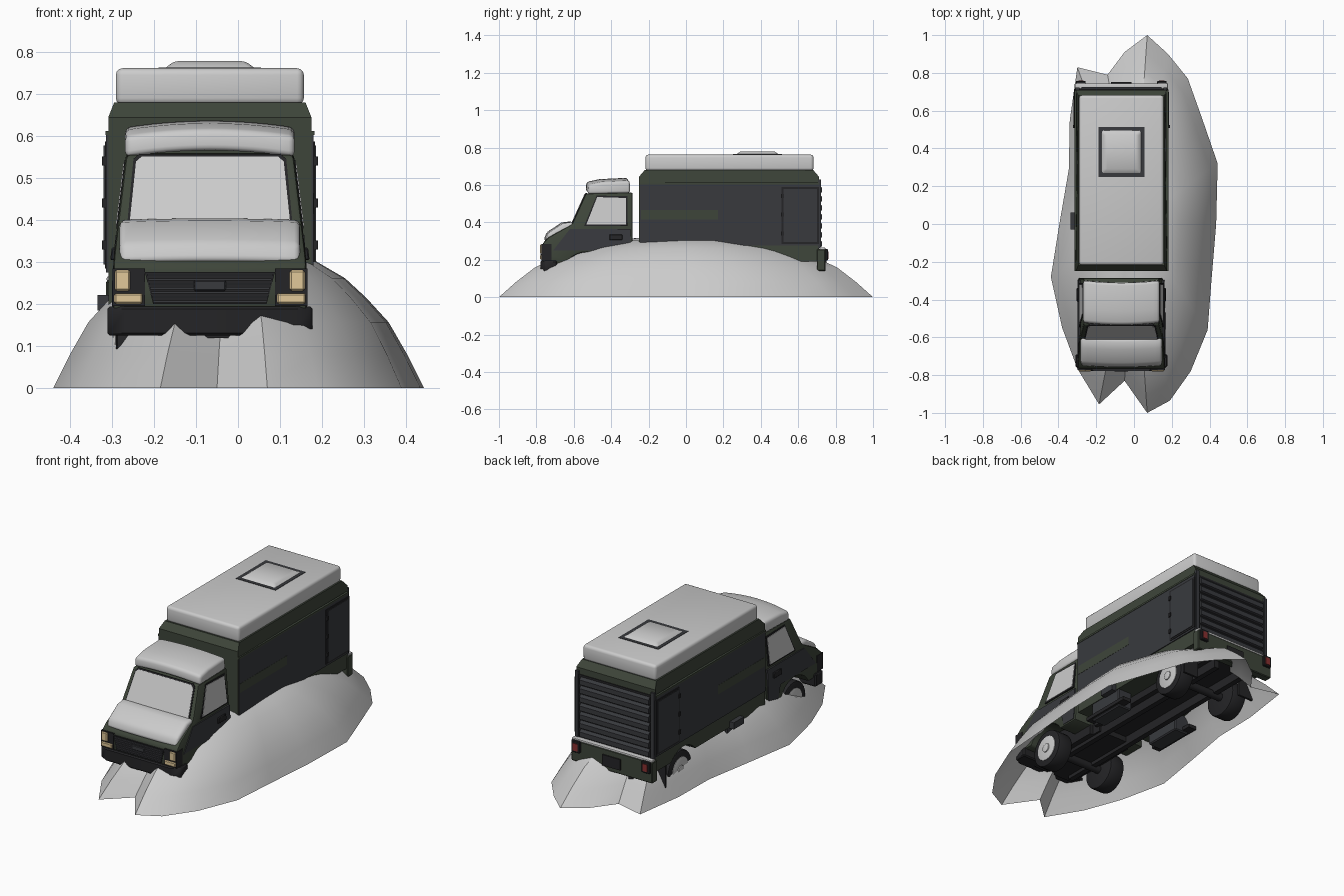
import bpy, bmesh, math
from mathutils import Vector

if "Cube" in bpy.data.objects:
    bpy.data.objects.remove(bpy.data.objects["Cube"])

CX = -0.067            # truck centre line
WHEEL_Y = (-0.53, 0.465)
WHEEL_Z, WHEEL_R = 0.105, 0.105


def mat(name, rgb):
    m = bpy.data.materials.new(name)
    m.diffuse_color = (*rgb, 1)
    m.use_nodes = True
    m.node_tree.nodes["Principled BSDF"].inputs["Base Color"].default_value = m.diffuse_color
    return m


GREEN = mat("dark_green", (0.048, 0.06, 0.042))
DARK = mat("charcoal", (0.04, 0.042, 0.048))
BLACK = mat("black", (0.018, 0.018, 0.02))
BEIGE = mat("lamp_beige", (0.75, 0.58, 0.32))
RED = mat("lamp_red", (0.25, 0.03, 0.03))


def make(name, verts, faces, m=None, bevel=0, seg=1):
    me = bpy.data.meshes.new(name)
    me.from_pydata([tuple(v) for v in verts], [], faces)
    bm = bmesh.new()
    bm.from_mesh(me)
    bmesh.ops.recalc_face_normals(bm, faces=bm.faces)
    bm.to_mesh(me)
    bm.free()
    ob = bpy.data.objects.new(name, me)
    bpy.context.collection.objects.link(ob)
    if m:
        me.materials.append(m)
    if bevel:
        b = ob.modifiers.new("bevel", 'BEVEL')
        b.width, b.segments, b.limit_method, b.angle_limit = bevel, seg, 'ANGLE', math.radians(35)
    return ob


def solid(name, pts, off, m=None, bevel=0, seg=1):
    """flat polygon given a thickness vector"""
    n, off = len(pts), Vector(off)
    v = [Vector(p) for p in pts] + [Vector(p) + off for p in pts]
    f = [list(range(n)), list(range(n, 2 * n))]
    f += [(i, (i + 1) % n, n + (i + 1) % n, n + i) for i in range(n)]
    return make(name, v, f, m, bevel, seg)


def box(name, x0, x1, y0, y1, z0, z1, m=None, bevel=0, seg=1):
    """box with x measured from the truck centre line"""
    p = [(CX + x0, y0, z0), (CX + x1, y0, z0), (CX + x1, y1, z0), (CX + x0, y1, z0)]
    return solid(name, p, (0, 0, z1 - z0), m, bevel, seg)


def pair(name, x0, x1, *rest):
    box(name + "_right", x0, x1, *rest)
    box(name + "_left", -x1, -x0, *rest)


def loft(name, prof, half, m=None, nx=1, bulge=(0, 0), bevel=0, seg=1):
    """side profile (y, z) swept across x; half gives half width by height"""
    n, v, f = len(prof), [], []
    for i in range(nx + 1):
        u = -1 + 2 * i / nx
        k = 1 - u * u
        v += [(CX + u * half(z), y + bulge[0] * k, z + bulge[1] * k) for y, z in prof]
    for i in range(nx):
        f += [(i * n + j, i * n + (j + 1) % n, (i + 1) * n + (j + 1) % n, (i + 1) * n + j) for j in range(n)]
    f += [list(range(n)), list(range(nx * n, nx * n + n))]
    return make(name, v, f, m, bevel, seg)


def side_panel(name, prof, half, out, m=None, bevel=0):
    for s, tag in ((1, "_right"), (-1, "_left")):
        pts = [(CX + s * (half(z) + out), y, z) for y, z in prof]
        solid(name + tag, pts, (-s * 0.012, 0, 0), m, bevel)


def rect(y0, y1, z0, z1):
    return [(y0, z0), (y1, z0), (y1, z1), (y0, z1)]


def arch(yc, zb, r=0.135, n=10):
    a = math.asin((zb - WHEEL_Z) / r)
    return [(yc + r * math.cos(a + (math.pi - 2 * a) * i / n),
             WHEEL_Z + r * math.sin(a + (math.pi - 2 * a) * i / n)) for i in range(n + 1)]


def cab_half(z):
    return 0.231 - 0.031 * min(1, max(0, (z - 0.3) / 0.255))


def box_half(z):
    return 0.228 if z > 0.66 else 0.242


# snow mound: open shell, rings scaled from the rim
rim = [(-.44, -.28), (-.38, -.55), (-.30, -.765), (-.185, -.955), (-.05, -.83), (.07, -1), (.19, -.935),
       (.30, -.78), (.39, -.56), (.41, -.30), (.435, 0), (.443, .32), (.36, .56), (.285, .77), (.18, .90),
       (.07, 1), (-.05, .91), (-.14, .79), (-.30, .83), (-.34, .55), (-.345, .29), (-.395, 0)]
dome = [(1, 0), (.91, .08), (.81, .157), (.69, .215), (.575, .262), (.42, .302), (.2, .322)]
n = len(rim)
verts = [(x * t, y * t, z) for t, z in dome for x, y in rim] + [(0, 0, .325)]
faces = [(r * n + i, r * n + (i + 1) % n, (r + 1) * n + (i + 1) % n, (r + 1) * n + i)
         for r in range(len(dome) - 1) for i in range(n)]
top = (len(dome) - 1) * n
faces += [(top + i, top + (i + 1) % n, len(verts) - 1) for i in range(n)]
mound = make("snow_mound", verts, faces)
if sum(p.normal.z for p in mound.data.polygons) < 0:
    mound.data.flip_normals()

# cab shell, windows, doors
cab = [(-.762, .17), (-.77, .235), (-.765, .29), (-.735, .32), (-.61, .39), (-.535, .555), (-.285, .56), (-.285, .17)]
loft("cab", cab + arch(WHEEL_Y[0], .17), cab_half, GREEN, bevel=.01, seg=2)


def screen(name, hb, ht, z0, z1, out, m):
    y = lambda z: -.61 + (z - .39) * .075 / .165 - out
    r = .012
    pts = [(-hb, z0), (hb, z0), (ht + .002, z1 - r), (ht - r, z1), (-ht + r, z1), (-ht - .002, z1 - r)]
    solid(name, [(CX + x, y(z), z) for x, z in pts], (0, .014, -.006), m)


screen("windshield_seal", .197, .18, .39, .558, .003, BLACK)
screen("windshield", .191, .174, .396, .552, .006, None)
side_panel("window_seal", [(-.545, .38), (-.312, .38), (-.312, .54), (-.478, .543)], cab_half, .002, BLACK)
side_panel("side_window", [(-.533, .388), (-.32, .388), (-.32, .53), (-.475, .535)], cab_half, .004)
side_panel("cab_door", [(-.71, .25), (-.62, .365), (-.297, .365), (-.297, .18), (-.38, .18), (-.40, .25)],
           cab_half, .002, DARK)
side_panel("door_handle", rect(-.41, -.34, .305, .335), cab_half, .007, BLACK, .003)

# snow on cab roof and hood
loft("cab_roof_snow", [(-.525, .55), (-.52, .60), (-.45, .615), (-.30, .622), (-.297, .555)],
     lambda z: .202, None, 12, (-.012, .016), .014, 3)
loft("hood_snow", [(-.752, .30), (-.735, .343), (-.655, .395), (-.60, .402), (-.595, .36), (-.72, .29)],
     lambda z: .215, None, 12, (-.01, .004), .014, 3)

# grille, lamps and front bumper
solid("grille", [(CX - .155, -.772, .277), (CX + .155, -.772, .277), (CX + .135, -.772, .2), (CX - .135, -.772, .2)],
      (0, .02, 0), BLACK)
for i in range(7):
    w = .136 + .0022 * i
    box("grille_slat", -w, w, -.777, -.77, .204 + i * .0105, .209 + i * .0105, DARK)
box("grille_plate", -.038, .038, -.78, -.77, .232, .257, DARK, .003)
pair("headlight_surround", .155, .232, -.772, -.72, .196, .285, BLACK)
pair("headlight", .19, .226, -.78, -.73, .232, .281, BEIGE, .004)
pair("indicator", .16, .228, -.78, -.73, .201, .226, BEIGE, .004)
bump = [(-.244, -.69), (-.244, -.755), (-.2, -.778), (.2, -.778), (.244, -.755), (.244, -.69)]
solid("front_bumper", [(CX + x, y, .125) for x, y in bump], (0, 0, .07), BLACK, .006)

# cargo box with chamfered top and wheel arches
body = [(-.25, .19), (-.25, .645), (-.22, .68), (.68, .68), (.71, .645), (.71, .19)]
loft("cargo_box", body + arch(WHEEL_Y[1], .19), box_half, GREEN)
side_panel("cargo_side", rect(-.247, .71, .275, .605), box_half, .005, DARK)
side_panel("cargo_rail", rect(-.25, .71, .603, .613), box_half, .007, GREEN)
side_panel("side_stripe", rect(-.24, .17, .415, .465), box_half, .006, GREEN)
side_panel("side_door_frame", rect(.51, .712, .285, .588), box_half, .008, BLACK)
side_panel("side_door", rect(.52, .70, .295, .578), box_half, .011, DARK)
for z in (.33, .43, .53):
    side_panel("door_hinge", rect(.507, .523, z, z + .022), box_half, .015, BLACK)

# roof snow and hatch
box("roof_snow", -.224, .224, -.217, .682, .675, .762, None, .016, 3)
box("hatch_frame", -.122, .122, .25, .513, .74, .764, DARK)
hx, hy = CX, .382
ring = lambda h, k, z: [(hx + a * h, hy + b * k, z) for a, b in ((-1, -1), (1, -1), (1, 1), (-1, 1))]
make("hatch_snow", ring(.112, .122, .758) + ring(.085, .09, .779),
     [(0, 1, 2, 3), (4, 5, 6, 7)] + [(i, (i + 1) % 4, 4 + (i + 1) % 4, 4 + i) for i in range(4)], None, .01, 3)

# slatted rear door
box("rear_door", -.222, .222, .70, .714, .262, .61, BLACK)
for i in range(7):
    z = .268 + i * .048
    loft("rear_slat", [(.71, z), (.726, z + .004), (.726, z + .03), (.714, z + .043), (.71, z + .043)],
         lambda z: .212, DARK)
pair("rear_post", .222, .242, .705, .722, .262, .63, DARK)

# rear bumper with lamps and plate
box("rear_bumper", -.248, .248, .70, .745, .14, .256, GREEN, .004)
box("bumper_snow", -.246, .246, .715, .745, .254, .266, None, .004, 2)
pair("tail_lamp_housing", .19, .24, .735, .758, .195, .258, BLACK, .003)
pair("tail_lamp", .2, .228, .75, .761, .205, .245, RED)
box("rear_plate", -.055, .055, .74, .752, .165, .225, BLACK)

# chassis, side lockers, steps and mud flaps
box("cab_floor", -.13, .13, -.74, -.285, .12, .25, BLACK)
box("cargo_floor", -.13, .13, -.25, .70, .15, .28, BLACK)
pair("chassis_rail", .07, .1, -.7, .7, .1, .17, BLACK)
box("chassis_link", -.11, .11, -.3, -.23, .12, .24, BLACK)
pair("locker", .15, .238, -.14, .08, .09, .2, DARK, .006)
pair("step", .23, .268, -.03, .06, .185, .222, DARK)
pair("step_rail", .2, .25, -.17, .13, .1, .12, BLACK)
pair("mud_flap", .14, .235, .6, .612, .06, .21, BLACK)


# wheels and axles
def cyl(name, x, y, r, w, m, bevel=0, sides=28):
    pts = [(CX + x - w / 2, y + r * math.cos(a), WHEEL_Z + r * math.sin(a))
           for a in (2 * math.pi * i / sides for i in range(sides))]
    return solid(name, pts, (w, 0, 0), m, bevel, 2)


for y in WHEEL_Y:
    cyl("axle", 0, y, .022, .36, BLACK, 0, 12)
    for s in (-1, 1):
        cyl("tyre", s * .178, y, WHEEL_R, .09, BLACK, .01)
        cyl("wheel_rim", s * .181, y, .07, .09, None, .004)
        cyl("hub", s * .187, y, .025, .09, None, .003, 16)

# bake bevels, then smooth with sharp edges kept
bpy.ops.object.select_all(action='SELECT')
bpy.context.view_layer.objects.active = mound
bpy.ops.object.convert(target='MESH')
bpy.ops.object.shade_smooth_by_angle(angle=math.radians(35))
